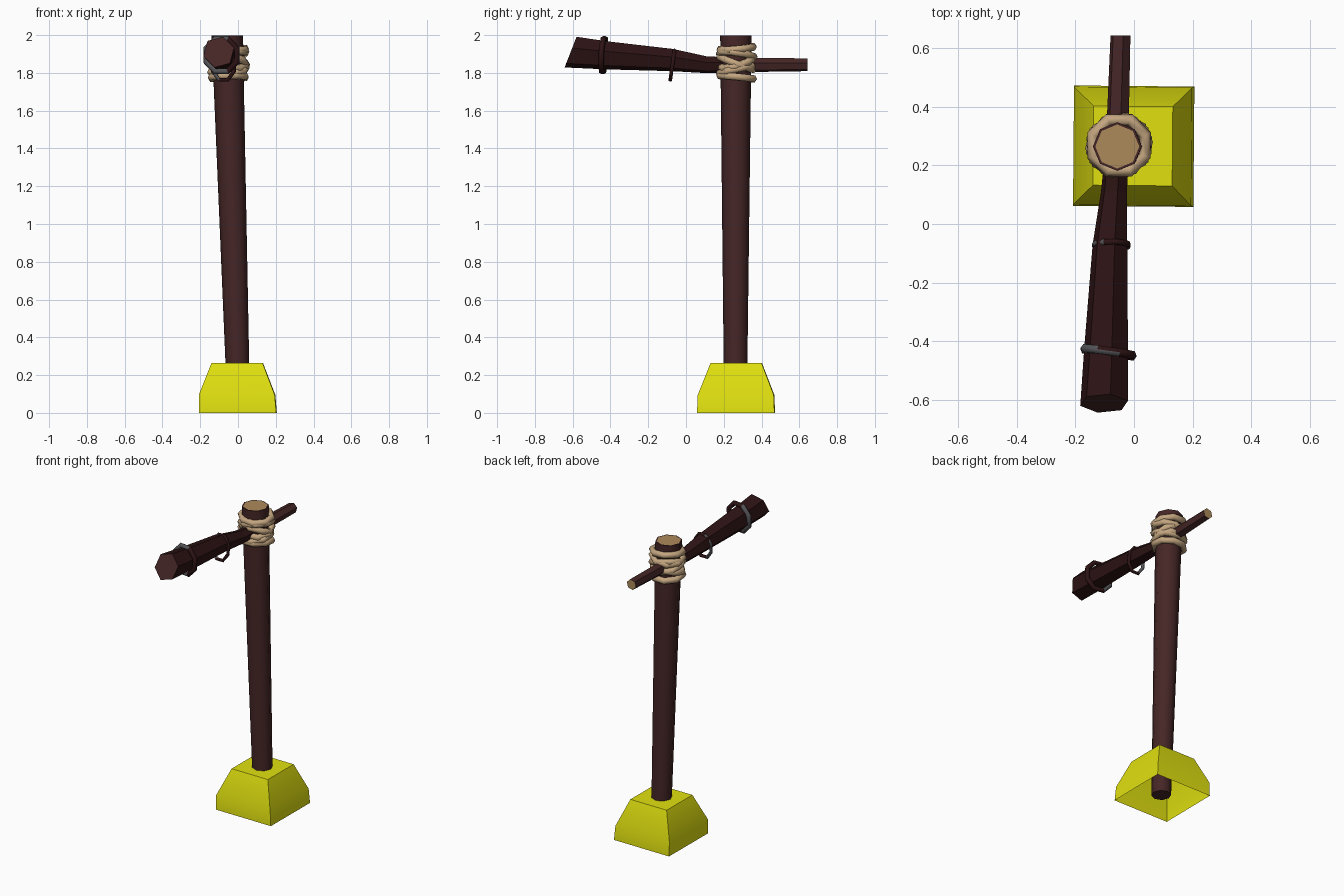
import bpy, bmesh, math
from mathutils import Vector, Matrix

if "Cube" in bpy.data.objects:
    bpy.data.objects.remove(bpy.data.objects["Cube"])


def mat(name, rgb):
    m = bpy.data.materials.new(name)
    lin = [((c / 255 + 0.055) / 1.055) ** 2.4 if c > 10 else c / 255 / 12.92 for c in rgb]
    m.diffuse_color = (*lin, 1)
    m.use_nodes = True
    m.node_tree.nodes["Principled BSDF"].inputs["Base Color"].default_value = m.diffuse_color
    return m


YELLOW = mat("yellow", (224, 224, 16))
BROWN = mat("brown wood", (70, 38, 38))
DARK = mat("dark wood", (45, 19, 20))
TAN = mat("cut wood", (172, 138, 90))
ROPE = mat("rope", (196, 166, 128))
GREY = mat("grey metal", (84, 84, 88))


def finish(name, bm, mats, smooth_deg=0):
    """Turn a bmesh into an object, smooth below the given angle."""
    bm.normal_update()
    for f in bm.faces:
        f.smooth = smooth_deg > 0
    for e in bm.edges:
        e.smooth = e.calc_face_angle(0) < math.radians(smooth_deg)
    me = bpy.data.meshes.new(name)
    bm.to_mesh(me)
    bm.free()
    for m in mats:
        me.materials.append(m)
    ob = bpy.data.objects.new(name, me)
    bpy.context.collection.objects.link(ob)
    return ob


def loft(sections, sides, u, v, turn=0.0, cap_start=True):
    """Skin polygon sections (centre, radius) spanned by axes u and v."""
    bm = bmesh.new()
    rings = []
    for centre, r in sections:
        ring = []
        for i in range(sides):
            a = math.tau * i / sides + turn
            ring.append(bm.verts.new(Vector(centre) + r * (math.cos(a) * u + math.sin(a) * v)))
        rings.append(ring)
    for a, b in zip(rings, rings[1:]):
        for i in range(sides):
            j = (i + 1) % sides
            bm.faces.new((a[i], a[j], b[j], b[i]))
    caps = [None, bm.faces.new(rings[-1])]
    if cap_start:
        caps[0] = bm.faces.new(rings[0][::-1])
    bmesh.ops.recalc_face_normals(bm, faces=bm.faces)
    bm.normal_update()
    return bm, rings, caps


def torus(name, centre, rx, ry, tube, rot, mats, sides=8, tube_sides=6, split=False):
    """Low-poly ring around local z, then rotated and placed."""
    bm = bmesh.new()
    rings = []
    for i in range(sides):
        a = math.tau * (i + 0.5) / sides
        ring = []
        for k in range(tube_sides):
            b = math.tau * k / tube_sides
            d = tube * math.cos(b)
            ring.append(bm.verts.new(((rx + d) * math.cos(a), (ry + d) * math.sin(a), tube * math.sin(b))))
        rings.append(ring)
    for i in range(sides):
        for k in range(tube_sides):
            n, m = (i + 1) % sides, (k + 1) % tube_sides
            bm.faces.new((rings[i][k], rings[n][k], rings[n][m], rings[i][m]))
    rx_, ry_, rz_ = (math.radians(d) for d in rot)
    turn = Matrix.Rotation(rz_, 4, 'Z') @ Matrix.Rotation(ry_, 4, 'Y') @ Matrix.Rotation(rx_, 4, 'X')
    bm.transform(Matrix.Translation(centre) @ turn)
    if split:  # left half of the ring is bare metal
        for f in bm.faces:
            f.material_index = 0 if f.calc_center_median().x < centre[0] else 1
    return finish(name, bm, mats, 65)


X, Y, Z = Vector((1, 0, 0)), Vector((0, 1, 0)), Vector((0, 0, 1))
R2 = math.sqrt(2)

# Base: hollow, open underneath
bm, _, _ = loft([((-0.001, 0.265, 0), 0.205 * R2), ((-0.005, 0.265, 0.095), 0.201 * R2),
                 ((-0.004, 0.266, 0.265), 0.135 * R2)], 4, X, Y, math.radians(44.5), cap_start=False)
finish("base", bm, [YELLOW], 35)

# Post: leaning, tapered, with a cut wood top
bm, _, caps = loft([((0.004, 0.262, 0.02), 0.060), ((-0.057, 0.264, 1.998), 0.083)], 8, X, Y)
bmesh.ops.inset_individual(bm, faces=[caps[1]], thickness=0.008)
caps[1].material_index = 1
finish("post", bm, [BROWN, TAN], 50)

# Cross beam: thin pale-cut tail, thick dark front with a slanted end
path = [((-0.046, 0.643, 1.843), 0.035), ((-0.058, 0.265, 1.842), 0.040),
        ((-0.068, 0.11, 1.843), 0.046), ((-0.082, -0.07, 1.868), 0.061),
        ((-0.095, -0.42, 1.893), 0.077), ((-0.102, -0.611, 1.910), 0.084)]
bm, rings, caps = loft(path, 6, X, Z, math.radians(15))
for v in rings[-1]:
    v.co.y += 0.39 * (v.co.z - 1.910)
for f in bm.faces:
    f.material_index = 2 if f.calc_center_median().y < 0.2 else 0
caps[0].material_index = 1
caps[1].material_index = 0
finish("cross_beam", bm, [BROWN, TAN, DARK])

# Loose rings on the thick end of the beam
torus("inner_ring", (-0.077, -0.072, 1.841), 0.060, 0.085, 0.011, (82, 0, 0), [GREY, DARK], split=True)
torus("outer_ring", (-0.087, -0.437, 1.894), 0.088, 0.093, 0.016, (87, 0, -8), [GREY, DARK], split=True)

# Rope lashing: level wraps at the ends, crossed wraps between
wraps = [(1.930, 5, 3), (1.893, -9, -8), (1.858, 20, 8), (1.852, -17, 12), (1.815, 8, -10), (1.777, -5, 3)]
for i, (z, tilt_x, tilt_y) in enumerate(wraps):
    torus(f"rope_wrap_{i + 1}", (-0.051, 0.268, z), 0.096, 0.094, 0.021,
          (tilt_x, tilt_y, 9 * i), [ROPE])
